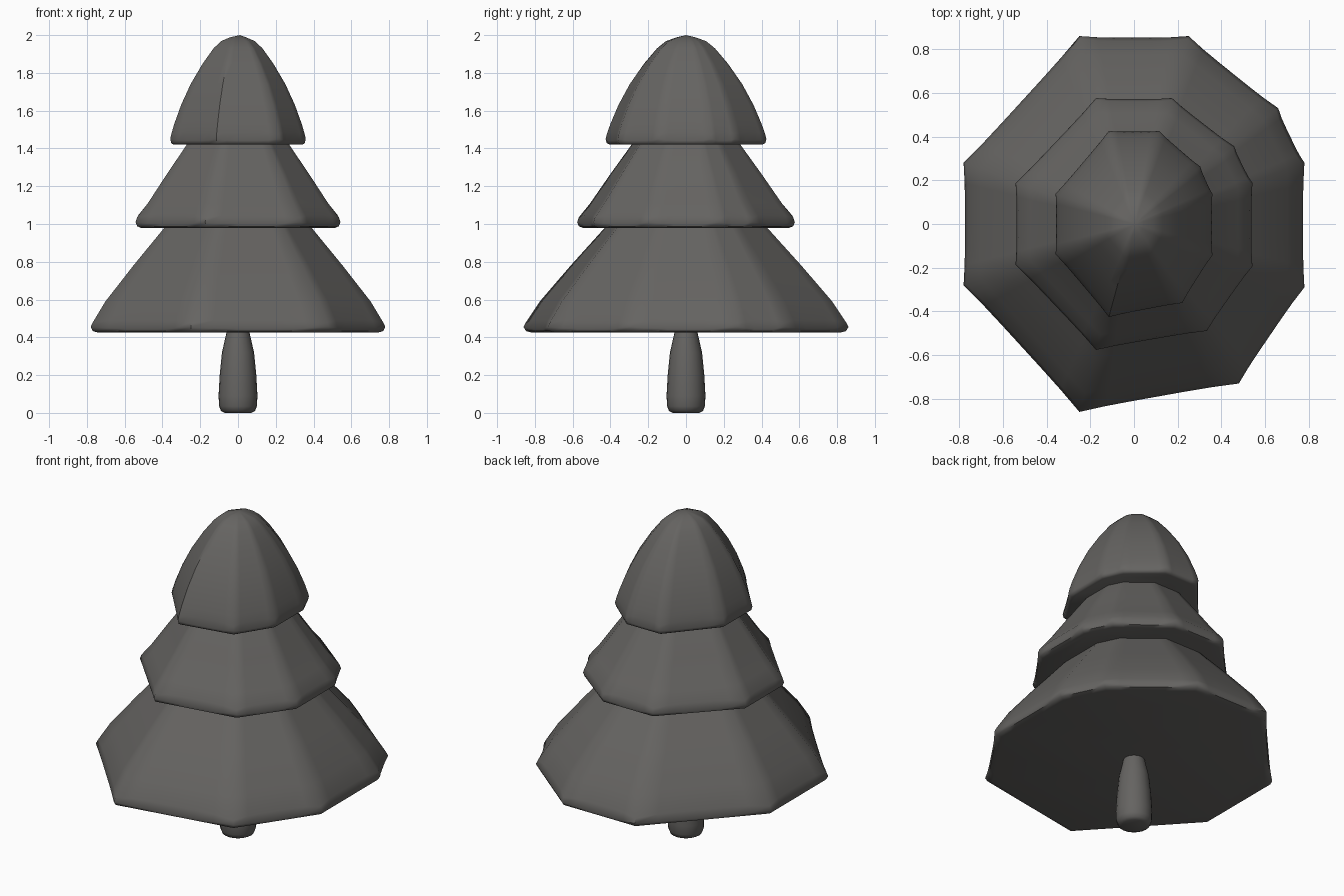
import bpy, bmesh, math
from mathutils import Vector

if "Cube" in bpy.data.objects:
    bpy.data.objects.remove(bpy.data.objects["Cube"])

mat = bpy.data.materials.new("dark grey")
mat.diffuse_color = (0.13, 0.126, 0.12, 1)
mat.use_nodes = True
mat.node_tree.nodes["Principled BSDF"].inputs["Base Color"].default_value = mat.diffuse_color

# Irregular nine-sided outline shared by all tiers (unit = lowest tier)
OUTLINE = [(-.25, .86), (-.78, .28), (-.78, -.28), (-.25, -.86), (.48, -.73),
           (.78, -.29), (.78, .28), (.66, .53), (.25, .86)]
SUB = 6  # points per outline edge


def loft(name, rings, cap_top=None, angle=50):
    """Skin a stack of closed rings; optional apex point on top."""
    bm = bmesh.new()
    rows = [[bm.verts.new(p) for p in r] for r in rings]
    n = len(rows[0])
    for a, b in zip(rows, rows[1:]):
        for i in range(n):
            j = (i + 1) % n
            bm.faces.new((a[i], a[j], b[j], b[i]))
    bm.faces.new(rows[0][::-1])
    if cap_top:
        tip = bm.verts.new(cap_top)
        for i in range(n):
            bm.faces.new((rows[-1][i], rows[-1][(i + 1) % n], tip))
    else:
        bm.faces.new(rows[-1])
    bmesh.ops.recalc_face_normals(bm, faces=bm.faces)
    me = bpy.data.meshes.new(name)
    bm.to_mesh(me)
    bm.free()
    ob = bpy.data.objects.new(name, me)
    bpy.context.collection.objects.link(ob)
    me.materials.append(mat)
    bpy.context.view_layer.objects.active = ob
    ob.select_set(True)
    bpy.ops.object.shade_smooth_by_angle(angle=math.radians(angle))
    ob.select_set(False)
    return ob


def tier_ring(sx, sy, k, z, inset=0, lift=0):
    """Scaled outline; inset and lift act between the corners only."""
    pts = []
    for i, p in enumerate(OUTLINE):
        q = OUTLINE[(i + 1) % len(OUTLINE)]
        for s in range(SUB):
            t = s / SUB
            mid = min(1, 1.6 * math.sin(math.pi * t))
            f = k - inset * mid
            v = Vector(p).lerp(Vector(q), t)
            pts.append((v.x * sx * f, v.y * sy * f, z + lift * mid))
    return pts


def tier(name, sx, sy, z, profile, tip=None):
    rings = [tier_ring(sx, sy, .95, z - .03),
             tier_ring(sx, sy, .985, z - .022),
             tier_ring(sx, sy, 1, z, .008, -.008),
             tier_ring(sx, sy, .985, z + .025, .012, .012)]
    rings += [tier_ring(sx, sy, k, h) for k, h in profile]
    return loft(name, rings, tip)


# Foliage tiers
tier("lower_branches", 1, 1, .455, [(.90, .59), (.71, .78), (.50, .98), (.40, 1.08)])
tier("middle_branches", .695, .67, 1.01, [(.88, 1.11), (.70, 1.26), (.50, 1.42), (.38, 1.51)])
tier("top_branches", .46, .495, 1.45,
     [(.94, 1.53), (.84, 1.63), (.70, 1.74), (.52, 1.85), (.36, 1.93), (.25, 1.968), (.12, 1.988)],
     (.01, 0, 2.0))

# Trunk, tapering upward
TRUNK = [(.07, 0), (.09, .01), (.1, .035), (.103, .09), (.097, .2), (.085, .32), (.062, .42), (.05, .47)]
loft("trunk", [[(r * math.cos(a * math.tau / 20), r * math.sin(a * math.tau / 20), z)
                for a in range(20)] for r, z in TRUNK])
